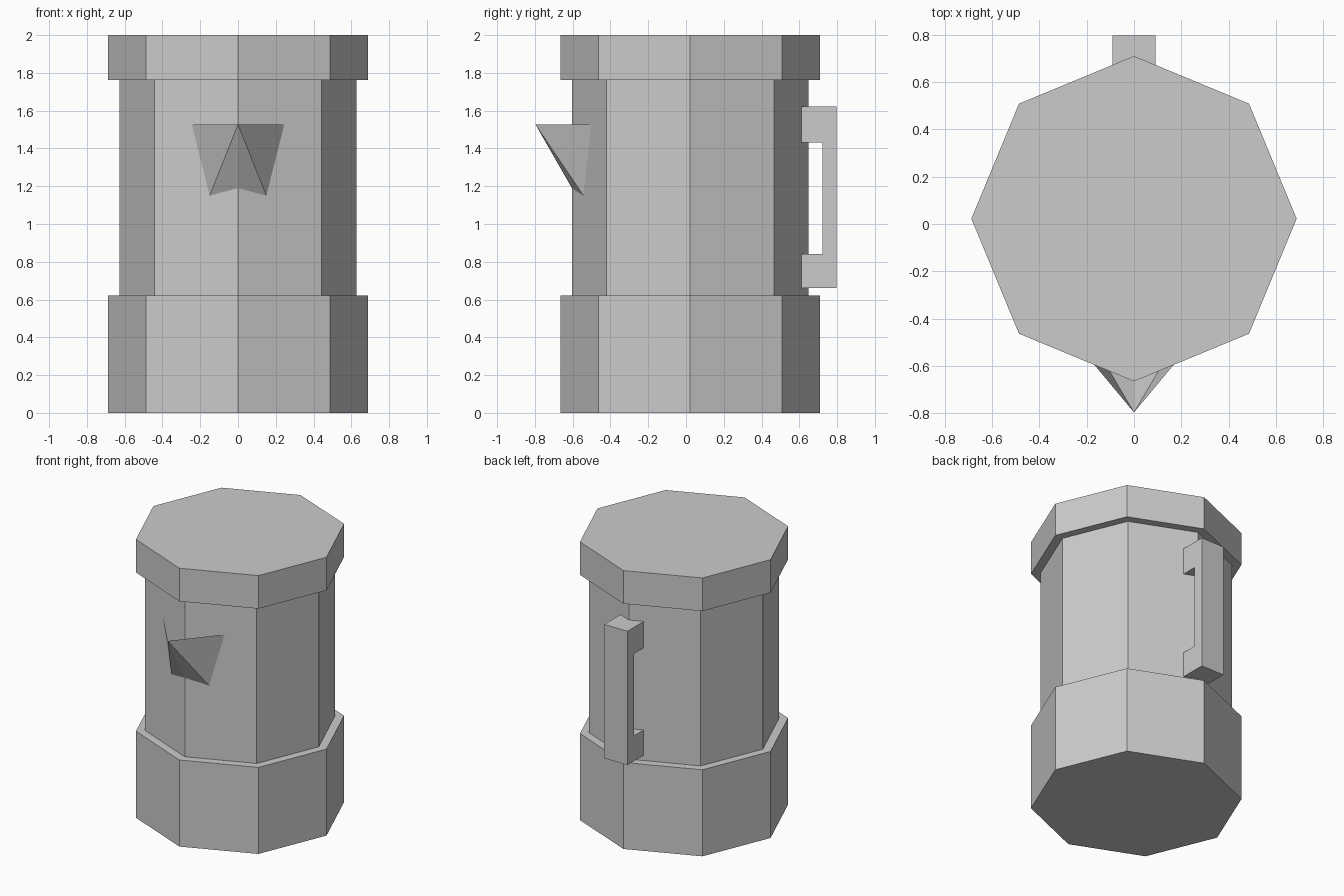
import bpy, math

if "Cube" in bpy.data.objects:
    bpy.data.objects.remove(bpy.data.objects["Cube"])

def make_object(name, verts, faces):
    mesh = bpy.data.meshes.new(name)
    mesh.from_pydata(verts, [], faces)
    mesh.update()
    obj = bpy.data.objects.new(name, mesh)
    bpy.context.collection.objects.link(obj)
    return obj

# Mug body: octagonal lathe with a wide base and a wide rim
SIDES, CY = 8, 0.0225
R_BAND, R_BODY = 0.688, 0.627
profile = [(R_BAND, 0), (R_BAND, 0.622), (R_BODY, 0.622),
           (R_BODY, 1.762), (R_BAND, 1.762), (R_BAND, 2)]
verts = [(r * math.cos(math.tau * i / SIDES), CY + r * math.sin(math.tau * i / SIDES), z)
         for r, z in profile for i in range(SIDES)]
faces = [tuple(reversed(range(SIDES))),
         tuple(range(len(verts) - SIDES, len(verts)))]
for k in range(len(profile) - 1):
    for i in range(SIDES):
        a, b = k * SIDES + i, k * SIDES + (i + 1) % SIDES
        faces.append((a, b, b + SIDES, a + SIDES))
make_object("mug_body", verts, faces)

# Pouring spout: open-topped pointed beak whose back edge lies on the body
def on_front(x, z):
    return (x, CY - R_BODY + abs(x) * math.tan(math.pi / 8), z)

spout = [(0, -0.797, 1.527), on_front(-0.245, 1.527), on_front(-0.15, 1.15),
         on_front(0, 1.19), on_front(0.15, 1.15), on_front(0.245, 1.527)]
make_object("spout", spout, [(0, i, i + 1) for i in range(1, 5)])

# Handle: C-shaped profile in y/z, extruded along x, open where arms meet the body
Y_IN, Y_GRIP, Y_OUT, W = 0.612, 0.723, 0.797, 0.092
outline = [(Y_IN, 0.66), (Y_OUT, 0.66), (Y_OUT, 1.622), (Y_IN, 1.622),
           (Y_IN, 1.432), (Y_GRIP, 1.432), (Y_GRIP, 0.842), (Y_IN, 0.842)]
n = len(outline)
verts = [(x, y, z) for x in (-W, W) for y, z in outline]
faces = [tuple(reversed(range(n))), tuple(range(n, 2 * n))]
faces += [(i, (i + 1) % n, (i + 1) % n + n, i + n) for i in range(n) if i not in (3, 7)]
make_object("handle", verts, faces)
